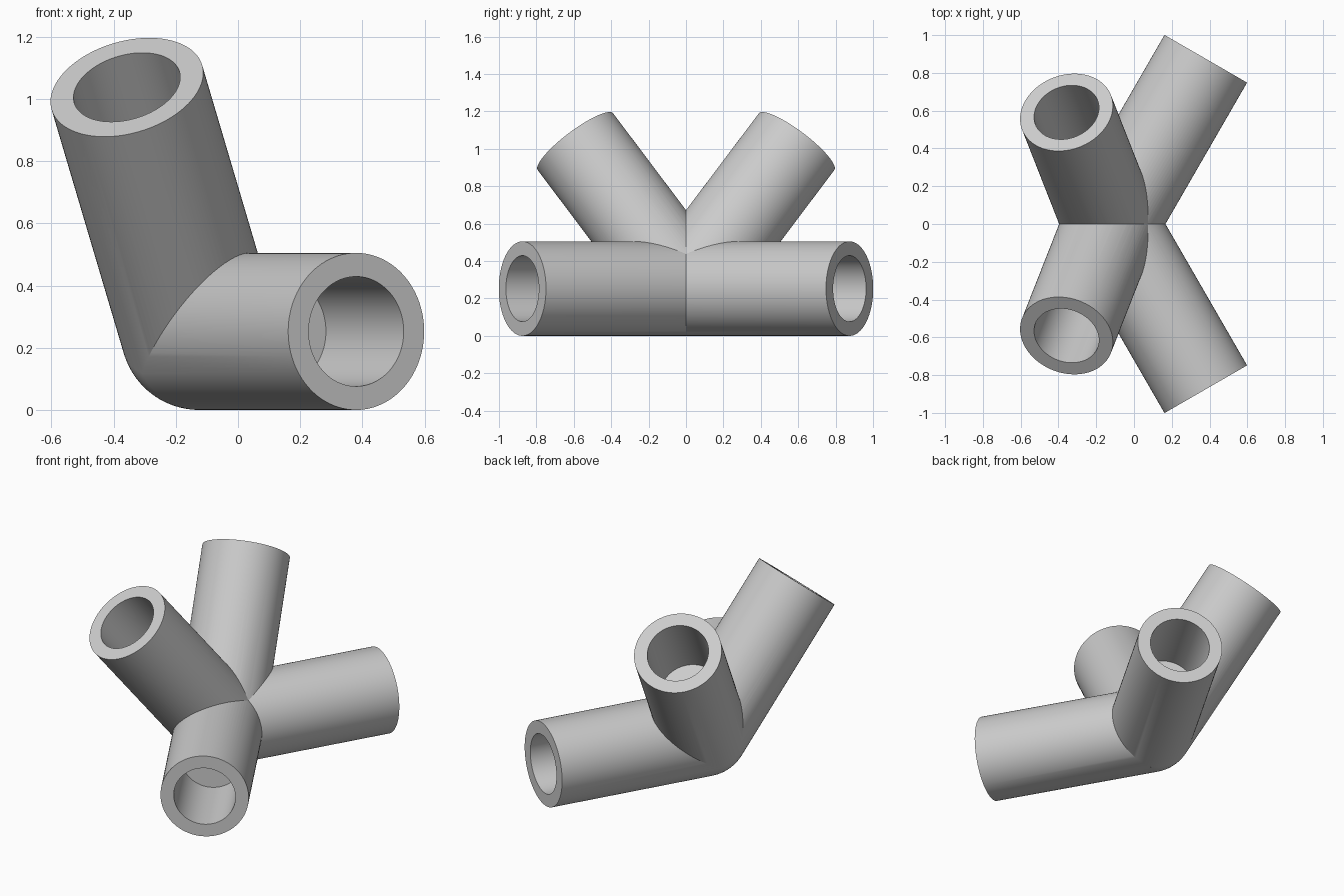
import bpy
import bmesh
from math import tau, cos, sin
from mathutils import Vector

if "Cube" in bpy.data.objects:
    bpy.data.objects.remove(bpy.data.objects["Cube"], do_unlink=True)

OUTER, BORE, LENGTH, DEPTH, SIDES = 0.2525, 0.1765, 1.01, 0.5, 96
HUB = Vector((-0.125, 0, OUTER))

grey = bpy.data.materials.new("plain grey")
grey.use_nodes = True
grey.diffuse_color = (0.6, 0.6, 0.6, 1)
grey.node_tree.nodes["Principled BSDF"].inputs["Base Color"].default_value = (0.6, 0.6, 0.6, 1)


def add_object(name, bm):
    mesh = bpy.data.meshes.new(name)
    bmesh.ops.recalc_face_normals(bm, faces=bm.faces)
    bm.to_mesh(mesh)
    bm.free()
    mesh.materials.append(grey)
    obj = bpy.data.objects.new(name, mesh)
    bpy.context.collection.objects.link(obj)
    obj.location = HUB
    return obj


def socket_arm(name, direction):
    """Round arm from the hub with a blind bore in its outer end."""
    profile = [(OUTER, 0), (OUTER, LENGTH), (BORE, LENGTH), (BORE, LENGTH - DEPTH)]
    bm = bmesh.new()
    rings = [[bm.verts.new((r * cos(tau * i / SIDES), r * sin(tau * i / SIDES), z))
              for i in range(SIDES)] for r, z in profile]
    for a, b in zip(rings, rings[1:]):
        for i in range(SIDES):
            j = (i + 1) % SIDES
            bm.faces.new((a[i], a[j], b[j], b[i]))
    bm.faces.new(rings[0])
    bm.faces.new(rings[-1])
    obj = add_object(name, bm)
    obj.rotation_euler = Vector(direction).to_track_quat("Z", "Y").to_euler()
    return obj


# Rounded hub, just inside the arm surfaces
bm = bmesh.new()
bmesh.ops.create_uvsphere(bm, u_segments=SIDES, v_segments=48, radius=OUTER * 0.999)
connector = add_object("four_way_connector", bm)

# Two level arms and two rising arms, mirrored front to back
arms = []
for side, y in (("front", -1), ("back", 1)):
    arms.append(socket_arm(side + "_level_arm", (0.5, 0.866 * y, 0)))
    arms.append(socket_arm(side + "_rising_arm", (-0.23, 0.585 * y, 0.777)))

# Fuse the arms and hub into one solid
bpy.context.view_layer.objects.active = connector
for arm in arms:
    union = connector.modifiers.new("union", "BOOLEAN")
    union.operation = "UNION"
    union.solver = "EXACT"
    union.object = arm
    bpy.ops.object.modifier_apply(modifier=union.name)
for arm in arms:
    bpy.data.objects.remove(arm, do_unlink=True)

bpy.ops.object.select_all(action="DESELECT")
connector.select_set(True)
bpy.ops.object.shade_smooth_by_angle(angle=0.4)
